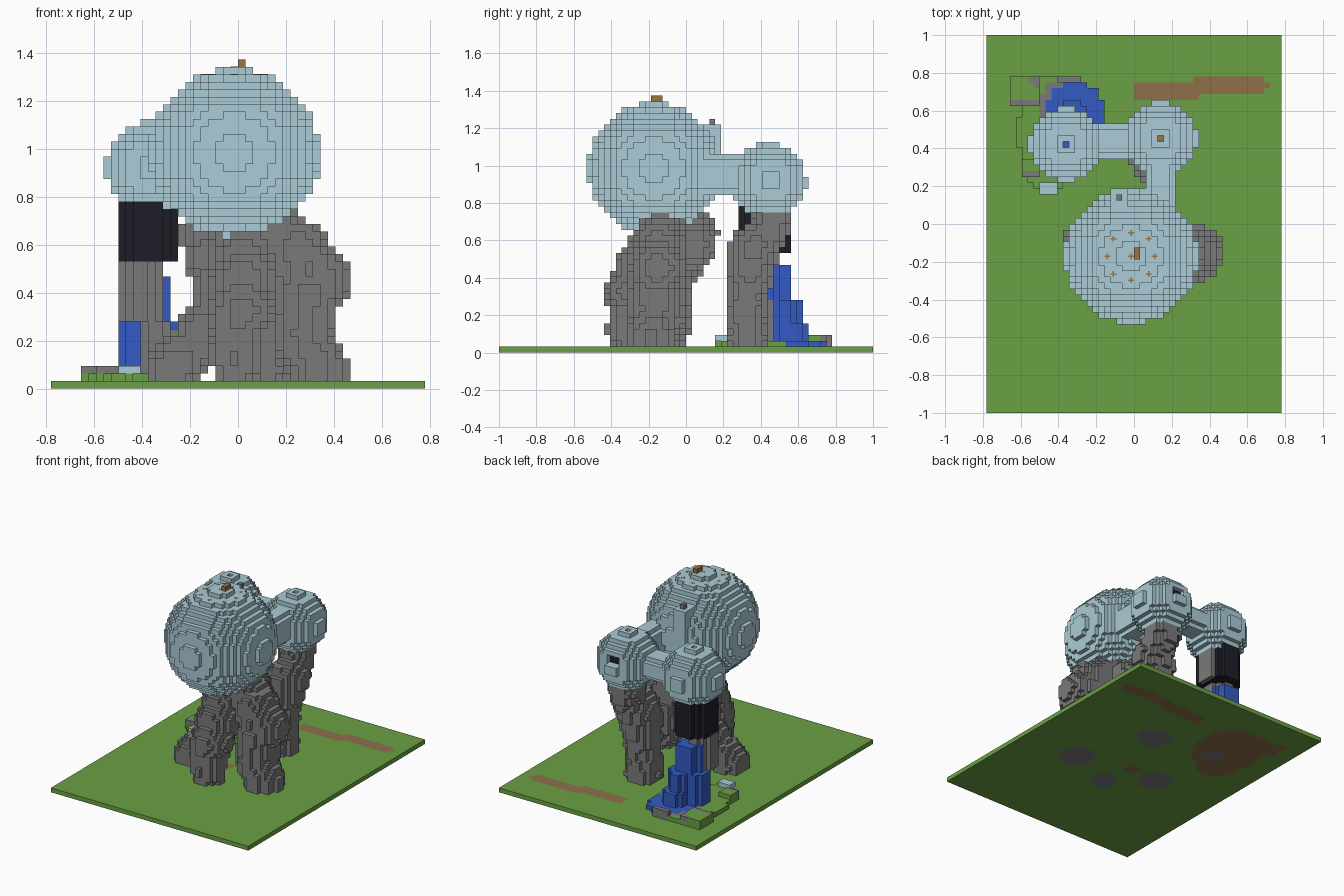
import bpy, bmesh, math, random
from mathutils import Vector

random.seed(4)
cube = bpy.data.objects.get("Cube")
if cube:
    bpy.data.objects.remove(cube)

U = 1 / 32  # edge length of one block


def material(name, rgb):
    lin = [((c / 255 + 0.055) / 1.055) ** 2.4 for c in rgb] + [1]
    m = bpy.data.materials.new(name)
    m.use_nodes = True
    m.diffuse_color = lin
    m.node_tree.nodes["Principled BSDF"].inputs["Base Color"].default_value = lin
    return m


MATS = {
    "grass": material("grass_green", (106, 161, 67)),
    "dirt": material("dirt_brown", (142, 112, 74)),
    "rock": material("rock_grey", (122, 122, 122)),
    "shell": material("pale_blue", (171, 204, 214)),
    "water": material("water_blue", (50, 91, 196)),
    "dark": material("near_black", (29, 29, 39)),
    "wood": material("wood_brown", (152, 118, 66)),
}
NAMES = list(MATS)
cells = {}  # block position -> (part, colour)


def put(part, colour, positions):
    for p in positions:
        cells[p] = (part, colour)


def box(x0, x1, y0, y1, z0, z1):
    return [(x, y, z) for x in range(x0, x1) for y in range(y0, y1) for z in range(z0, z1)]


def ball(c, r):
    lo = [math.floor(v - r) for v in c]
    hi = [math.ceil(v + r) + 1 for v in c]
    return [p for p in box(lo[0], hi[0], lo[1], hi[1], max(lo[2], 1), hi[2])
            if (Vector(p) - Vector(c)).length <= r]


def boulders(part, path):
    """Stack of jittered boulders along a path of (x, y, z, radius)."""
    for a, b in zip(path, path[1:]):
        for i in range(4):
            x, y, z, r = Vector(a).lerp(Vector(b), i / 3)
            j = [random.uniform(-0.5, 0.5) for k in range(2)]
            put(part, "rock", ball((x + j[0], y + j[1], z), r))


def disc(x, y, cx, cy, r):
    return math.hypot(x - cx, y - cy) <= r


# Raised bank around the pool, with a stone edge
for x, y, z in box(-22, -4, 4, 25, 1, 3):
    bank = (disc(x, y, -13, 15, 7.3) or disc(x, y, -15, 9, 4)
            or (-21 <= x < -9 and 20 <= y and x + y < 14))
    rim = -21 <= x < -16 and 20 <= y or disc(x, y, -18, 9, 1.6)
    edge = x < -9 and y > 16 and 5 < math.hypot(x + 10.5, y - 18.5) < 6.5
    if z == 1 and (bank or rim):
        put("pool_bank", "rock" if edge else "grass", [(x, y, z)])
    if z == 2 and rim:
        stone = y < 9 or y == 20 or x + y > 5
        put("pool_bank", "rock" if stone else "grass", [(x, y, z)])
put("pool_bank", "rock", box(-13, -9, 24, 25, 1, 3))
put("pale_stone", "shell", box(-16, -13, 5, 7, 2, 3))

# Waterfall: stepped lobes, each (x, y, radius, height), down to a flat pool
for cx, cy, r, h in ((-10.5, 18.5, 5, 2), (-11, 17.5, 3, 5), (-11.5, 16.5, 2.9, 9),
                     (-14, 15, 2.4, 9), (-12.5, 15, 2.6, 15)):
    put("waterfall", "water", [p for p in box(-18, -4, 13, 25, 1, h)
                               if disc(p[0], p[1], cx, cy, r)])

# Rock legs
boulders("front_left_leg", [(10.5, -6, 2, 4), (8, -6, 7, 4), (9.8, -5.5, 14, 4.5),
                            (7, -5, 18, 4.3), (3, -4, 21, 4.3)])
boulders("front_leg", [(-1, -11, 2, 3), (-1, -10.5, 6, 3.4), (0, -10, 10, 4),
                       (0, -8.3, 14, 4.2), (0, -6, 18, 4), (0, -3.5, 20, 4.3)])
boulders("front_right_leg", [(-8.8, -4, 2, 3.7), (-5, -3.3, 7, 3.5), (-2.5, -3, 12, 3.5),
                             (-3, -0.5, 17, 4.3), (-4, 1, 20, 4.2), (2, 0.8, 18, 4.2)])
boulders("back_left_leg", [(3, 9.5, 2, 3.8), (3, 10, 8, 3.3), (3.5, 10.5, 14, 4),
                           (4, 11, 17, 4), (4, 14, 21, 3.2), (4, 14, 23, 3.2)])
for z in range(1, 18):
    cx, r = (-11.3, 2.3) if z < 9 else (-13.5, 3.1)
    put("back_right_leg", "rock", [p for p in box(-17, -8, 9, 16, z, z + 1)
                                   if disc(p[0], p[1], cx, 12, r)])

# Dark collar under the right globe
for p in box(-17, -8, 8, 18, 17, 26):
    if disc(p[0], p[1], -12.5, 13, 4.4):
        put("dark_collar", "rock" if p[0] > -10 and p[1] > 11 else "dark", [p])

# Globes, the rounded passages joining them, and the chimney
put("back_passage", "shell", [p for p in box(-8, 1, 10, 18, 25, 34)
                              if disc(p[1], p[2], 13.5, 29, 3)])
put("side_passage", "shell", [p for p in box(2, 7, 2, 12, 27, 34)
                              if disc(p[0], p[2], 4, 30, 3.2)])
put("chimney", "shell", box(-4, -1, 3, 6, 31, 39))
put("chimney", "rock", box(-3, -2, 4, 5, 39, 40))
put("main_globe", "shell", ball((-1, -6, 31), 11.25))
put("back_left_globe", "shell", ball((4, 14, 29), 6.25))
put("back_right_globe", "shell", ball((-12, 13, 29), 6.25))

# Roof openings, recessed window and roof cap
for part, colour, x, y in (("back_left_globe", "wood", 4, 14),
                           ("back_right_globe", "water", -12, 13)):
    del cells[(x, y, 35)]
    put(part, colour, [(x, y, 34)])
for p in box(3, 6, 19, 21, 30, 32):
    cells.pop(p, None)
put("back_left_globe", "dark", box(3, 6, 18, 19, 30, 32))
put("roof_cap", "wood", box(0, 1, -6, -4, 43, 44))

# Ground slab with the path, footings and dirt below the pool
for x, y, z in box(-25, 25, -32, 32, 0, 1):
    above = cells.get((x, y, 1))
    path = ((0 <= x < 11 and 21 <= y < 24) or (9 <= x < 23 and 22 <= y < 25)) \
        and (x, y) not in ((22, 22), (22, 24), (9, 24))
    colour = "grass"
    if above and above[0].endswith("leg"):
        colour = "rock"
    elif path or above or disc(x, y, -2, -3, 1.5):
        colour = "dirt"
    put("ground", colour, [(x, y, 0)])

# Each face direction with its four corners
FACES = []
for axis in range(3):
    for side in (0, 1):
        ring = []
        for a, b in ((0, 0), (1, 0), (1, 1), (0, 1)):
            c = [0, 0, 0]
            c[axis], c[(axis + 1) % 3], c[(axis + 2) % 3] = side, a, b
            ring.append(tuple(c))
        step = [0, 0, 0]
        step[axis] = side * 2 - 1
        FACES.append((step, ring if side else ring[::-1]))


def finish(name, bm):
    me = bpy.data.meshes.new(name)
    bm.to_mesh(me)
    bm.free()
    ob = bpy.data.objects.new(name, me)
    bpy.context.scene.collection.objects.link(ob)
    for m in MATS.values():
        me.materials.append(m)


def build(part):
    """Skin the blocks of one part, leaving out buried faces."""
    bm, verts = bmesh.new(), {}
    for p, (owner, colour) in cells.items():
        if owner != part:
            continue
        for step, ring in FACES:
            if tuple(a + b for a, b in zip(p, step)) in cells:
                continue
            corners = [tuple(a + b for a, b in zip(p, c)) for c in ring]
            for c in corners:
                if c not in verts:
                    verts[c] = bm.verts.new(Vector(c) * U)
            f = bm.faces.new([verts[c] for c in corners])
            f.material_index = NAMES.index(colour)
    finish(part, bm)


for part in sorted({owner for owner, colour in cells.values()}):
    build(part)

# Small crosses on top of the main globe: a ring of eight and one in the middle
spots = [(round(4 * math.cos(i * math.pi / 4)), round(4 * math.sin(i * math.pi / 4)), 42)
         for i in range(8)] + [(0, 0, 43)]
bm = bmesh.new()
for x, y, z in spots:
    for sx, sy in ((1, 0.25), (0.25, 1)):
        for v in bmesh.ops.create_cube(bm, size=1)["verts"]:
            v.co = Vector((x - 0.5 + v.co.x * sx, y - 5.5 + v.co.y * sy, z + v.co.z * 0.06)) * U
for f in bm.faces:
    f.material_index = NAMES.index("wood")
finish("roof_crosses", bm)
